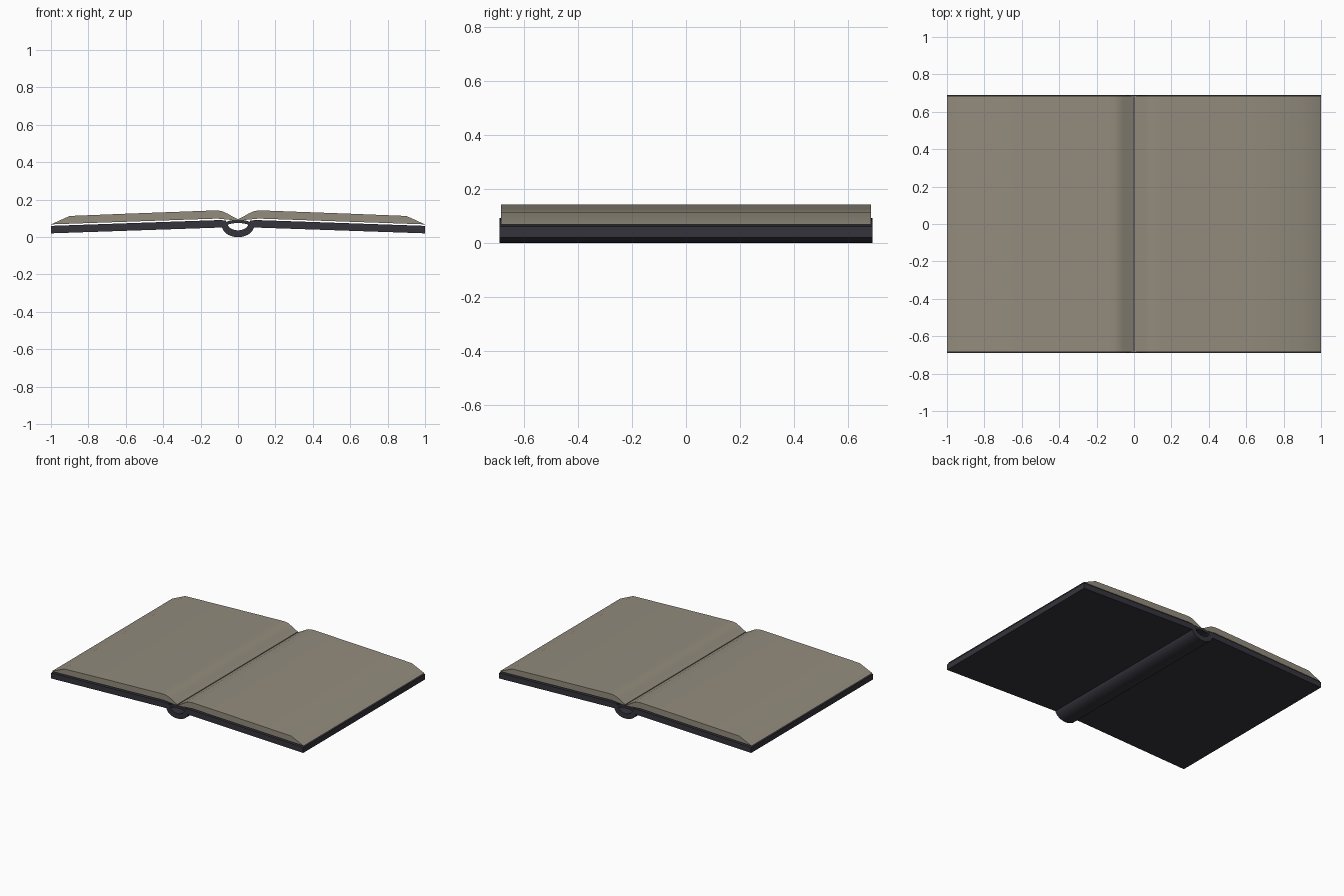
import bpy, bmesh, math

if "Cube" in bpy.data.objects:
    bpy.data.objects.remove(bpy.data.objects["Cube"])


def material(name, rgb):
    m = bpy.data.materials.new(name)
    m.diffuse_color = (*rgb, 1)
    m.use_nodes = True
    m.node_tree.nodes["Principled BSDF"].inputs["Base Color"].default_value = m.diffuse_color
    return m


cover_mat = material("dark_cover", (0.035, 0.034, 0.045))
page_mat = material("aged_paper", (0.29, 0.26, 0.205))


def prism(name, profile, y0, y1, mat, angle=35):
    """Extrude a closed (x, z) profile along y."""
    bm = bmesh.new()
    face = bm.faces.new([bm.verts.new((x, y0, z)) for x, z in profile])
    ext = bmesh.ops.extrude_face_region(bm, geom=[face])
    verts = [v for v in ext["geom"] if isinstance(v, bmesh.types.BMVert)]
    bmesh.ops.translate(bm, verts=verts, vec=(0, y1 - y0, 0))
    bmesh.ops.recalc_face_normals(bm, faces=bm.faces)
    me = bpy.data.meshes.new(name)
    bm.to_mesh(me)
    bm.free()
    me.materials.append(mat)
    ob = bpy.data.objects.new(name, me)
    bpy.context.collection.objects.link(ob)
    bpy.ops.object.select_all(action="DESELECT")
    ob.select_set(True)
    bpy.context.view_layer.objects.active = ob
    bpy.ops.object.shade_smooth_by_angle(angle=math.radians(angle))
    return ob


def mirror_profile(profile):
    return [(-x, z) for x, z in profile]


def arc(cx, cz, rx, rz, a0, a1, n):
    return [(cx + rx * math.cos(math.radians(a0 + (a1 - a0) * i / n)),
             cz + rz * math.sin(math.radians(a0 + (a1 - a0) * i / n)))
            for i in range(n + 1)]


# Cover board: thin sloping slab, lowest at the outer edge
board = [(0.065, 0.052), (1.0, 0.02), (1.0, 0.06), (0.10, 0.091), (0.065, 0.089)]

# Page block: bevelled fore edge, rounded shoulder, dip into the gutter
pages = [(0.004, 0.089), (0.06, 0.094), (0.11, 0.099), (1.0, 0.068),
         (0.90, 0.113), (0.60, 0.125), (0.30, 0.136), (0.14, 0.142),
         (0.105, 0.142), (0.08, 0.137), (0.055, 0.125), (0.03, 0.110),
         (0.004, 0.097)]

for side, flip in (("right", False), ("left", True)):
    shape = mirror_profile if flip else list
    prism(side + "_cover_board", shape(board), -0.69, 0.69, cover_mat)
    prism(side + "_pages", shape(pages), -0.684, 0.684, page_mat)

# Spine: hollow curved strip hanging below the boards
spine = (arc(0, 0.06, 0.086, 0.06, 180, 360, 14)
         + arc(0, 0.07, 0.055, 0.034, 360, 180, 12))
prism("spine", spine, -0.69, 0.69, cover_mat)

# Spine lining: shallow arch bridging the boards under the gutter
lining = (arc(0, 0.066, 0.075, 0.027, 0, 180, 10)
          + arc(0, 0.058, 0.062, 0.017, 180, 0, 10))
prism("spine_lining", lining, -0.69, 0.69, cover_mat)
